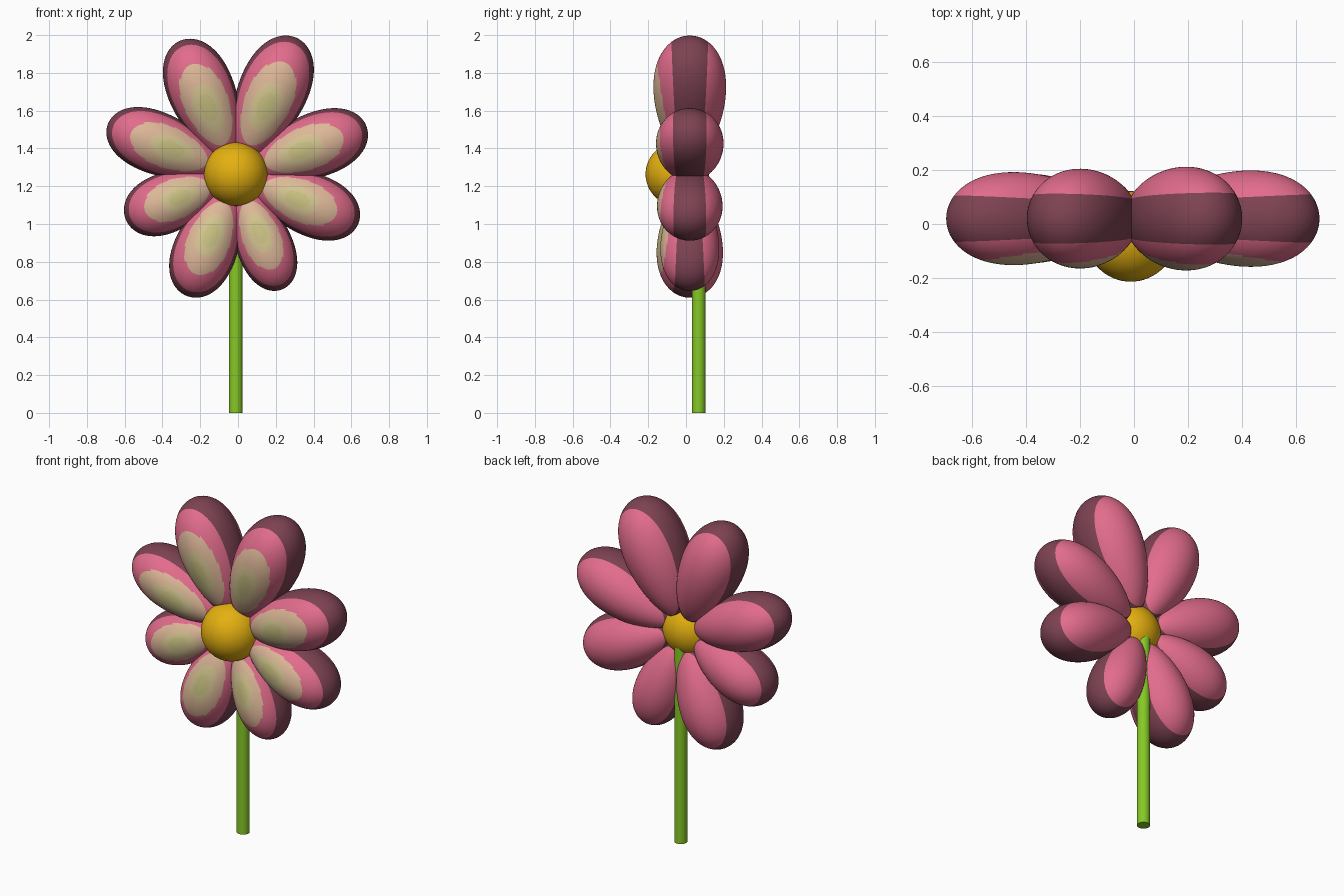
import bpy, bmesh, math
from mathutils import Vector

if "Cube" in bpy.data.objects:
    bpy.data.objects.remove(bpy.data.objects["Cube"])


def material(name, rgb):
    lin = [((c / 255 + 0.055) / 1.055) ** 2.4 if c > 10 else c / 255 / 12.92 for c in rgb]
    m = bpy.data.materials.new(name)
    m.diffuse_color = (*lin, 1)
    m.use_nodes = True
    m.node_tree.nodes["Principled BSDF"].inputs["Base Color"].default_value = m.diffuse_color
    return m


PINK = material("petal_pink", (226, 108, 140))
DARK = material("petal_rim_plum", (125, 66, 82))
TAN = material("petal_tan", (221, 183, 152))
KHAKI = material("petal_khaki", (212, 196, 145))
OLIVE = material("petal_olive", (201, 193, 130))
GOLD = material("centre_gold", (228, 176, 16))
GREEN = material("stem_green", (134, 200, 38))

CX, CZ = -0.012, 1.264      # middle of the flower head


def finish(bm, name, mats):
    me = bpy.data.meshes.new(name)
    for f in bm.faces:
        f.smooth = True
    bm.to_mesh(me)
    bm.free()
    for m in mats:
        me.materials.append(m)
    ob = bpy.data.objects.new(name, me)
    bpy.context.collection.objects.link(ob)
    return ob


def inside(t, v, ct, rt, rv):
    return ((t - ct) / rt) ** 2 + (v / rv) ** 2 < 1


def petal(name, angle, length, width):
    """Egg-shaped petal pointing out from the centre, painted in nested ovals."""
    start = 0.08
    a, c = (length - start) / 2, (length + start) / 2
    depth = width * 1.045
    th = math.radians(angle)
    axis = Vector((math.cos(th), 0, math.sin(th)))
    side = Vector((-math.sin(th), 0, math.cos(th)))
    bm = bmesh.new()
    bmesh.ops.create_uvsphere(bm, u_segments=128, v_segments=64, radius=1)
    # colours by position on the unit sphere (z pole = front)
    for f in bm.faces:
        t, v, w = f.calc_center_median()
        if abs(w) < 0.43:
            f.material_index = 1
        elif w > 0:
            if inside(t, v, -0.12, 0.22, 0.25):
                f.material_index = 4
            elif inside(t, v, -0.12, 0.38, 0.44):
                f.material_index = 3
            elif inside(t, v, -0.08, 0.67, 0.69):
                f.material_index = 2
    # stretch into an egg that narrows towards the flower centre
    for vert in bm.verts:
        t, v, w = vert.co
        f = (1 + 0.217 * t) / 1.022
        vert.co = (Vector((CX, 0.02, CZ)) + axis * (c + a * t)
                   + side * (width * v * f) + Vector((0, -depth * w * f, 0)))
    return finish(bm, name, [PINK, DARK, TAN, KHAKI, OLIVE])


# petals: angle, reach from centre, half width
PETALS = [(66, 0.79, 0.184), (20, 0.737, 0.171), (-22, 0.70, 0.166), (-68, 0.658, 0.149),
          (248, 0.695, 0.168), (202.5, 0.63, 0.159), (158.5, 0.727, 0.165), (112.5, 0.765, 0.177)]
for i, p in enumerate(PETALS):
    petal(f"petal_{i + 1}", *p)

# flower centre
bm = bmesh.new()
bmesh.ops.create_uvsphere(bm, u_segments=64, v_segments=32, radius=0.168)
bmesh.ops.translate(bm, verts=bm.verts, vec=(CX, -0.046, CZ))
finish(bm, "flower_centre", [GOLD])

# stem
TOP = 1.2
bm = bmesh.new()
bmesh.ops.create_cone(bm, cap_ends=True, segments=48, radius1=0.036, radius2=0.036, depth=TOP)
bmesh.ops.translate(bm, verts=bm.verts, vec=(CX, 0.067, TOP / 2))
stem = finish(bm, "stem", [GREEN])
bpy.context.view_layer.objects.active = stem
stem.select_set(True)
bpy.ops.object.shade_smooth_by_angle(angle=math.radians(40))
